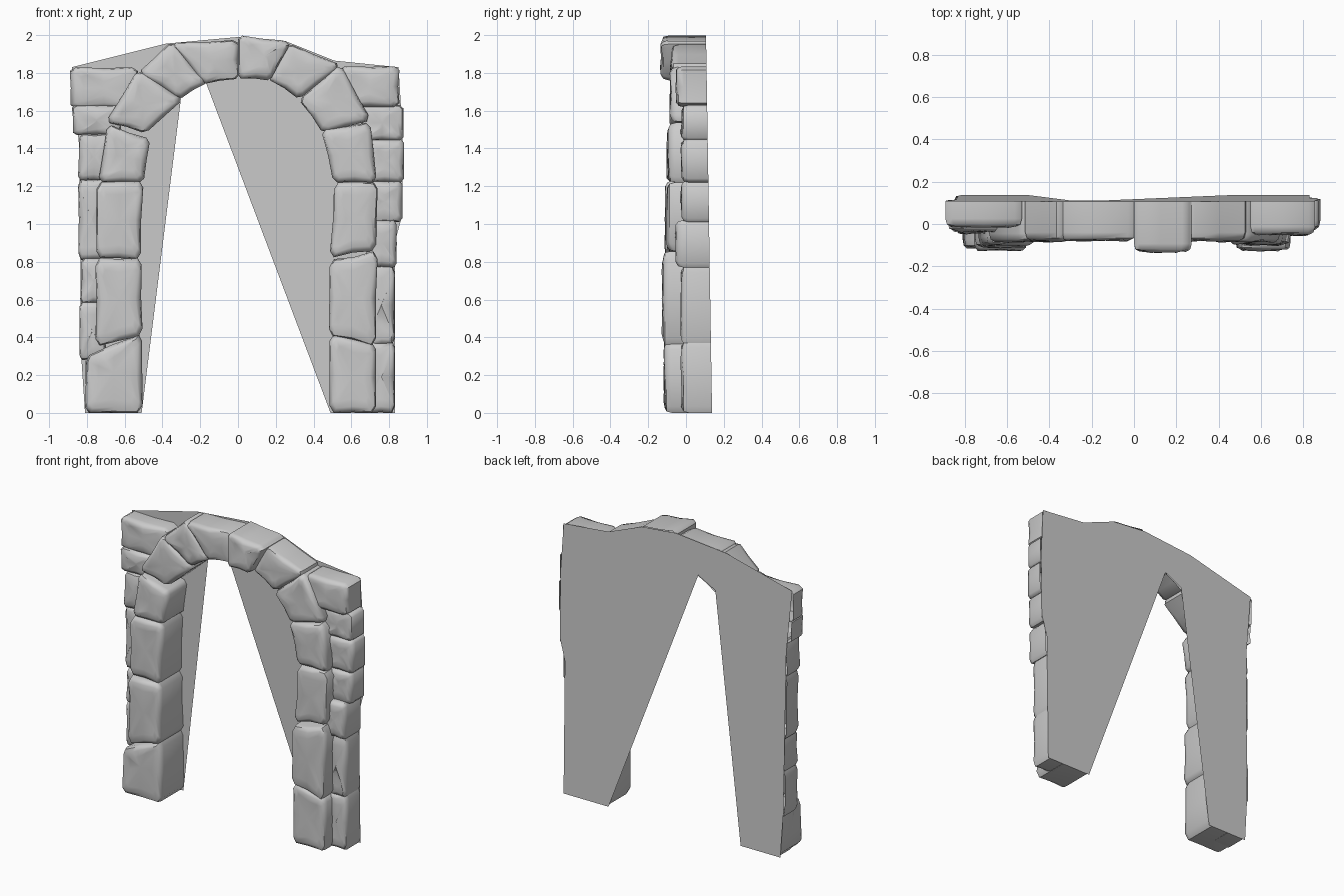
import bpy, bmesh, math, random
from mathutils import Vector

if "Cube" in bpy.data.objects:
    bpy.data.objects.remove(bpy.data.objects["Cube"])

random.seed(4)


def back_y(z):
    return 0.138 - 0.016 * z


def finish(bm, name):
    me = bpy.data.meshes.new(name)
    bm.to_mesh(me)
    bm.free()
    ob = bpy.data.objects.new(name, me)
    bpy.context.collection.objects.link(ob)
    for o in bpy.context.selected_objects:
        o.select_set(False)
    ob.select_set(True)
    bpy.context.view_layer.objects.active = ob
    bpy.ops.object.shade_smooth_by_angle(angle=math.radians(50))
    return ob


def stone(name, front, corners):
    """Rounded, slightly uneven block, open where the backing sheet covers it."""
    pts = [Vector(c) for c in corners]
    mid = sum(pts, Vector((0, 0))) / len(pts)
    outline = []
    for a, b in zip(pts, pts[1:] + pts[:1]):
        for t in (0.09, 0.5, 0.91):
            p = a.lerp(b, t)
            if t == 0.5:
                p = p.lerp(mid, random.uniform(-0.01, 0.05))
            outline.append(p)
    bm = bmesh.new()
    rings = []
    # back edge, shoulder, softened rim, front face
    for inset, depth in ((0, None), (0, 0.045), (0.008, 0.018), (0.03, 0.002), (0.07, 0)):
        ring = []
        for p in outline:
            q = p + (mid - p).normalized() * inset
            y = back_y(q.y) if depth is None else front + depth
            if depth is not None and inset > 0.02:
                y += random.uniform(0, 0.012)
            ring.append(bm.verts.new((q.x, y, max(q.y, 0))))
        rings.append(ring)
    n = len(outline)
    for r0, r1 in zip(rings, rings[1:]):
        for i in range(n):
            j = (i + 1) % n
            bm.faces.new((r0[i], r0[j], r1[j], r1[i]))
    hub = bm.verts.new((mid.x, front + 0.006, mid.y))
    for i in range(n):
        bm.faces.new((rings[-1][i], rings[-1][(i + 1) % n], hub))
    # counter-clockwise outline seen from the front gives outward faces
    if bm.faces[:] and sum(f.normal.y for f in bm.faces if f.normal_update() is None and len(f.verts) == 3) > 0:
        bmesh.ops.reverse_faces(bm, faces=bm.faces[:])
    return finish(bm, name)


# inner jamb stones: front depth, then corners
left_jamb = [
    (-.12, [(-.81, 0), (-.505, 0), (-.51, .42), (-.67, .36), (-.80, .30)]),
    (-.13, [(-.755, .35), (-.505, .41), (-.51, .82), (-.755, .82)]),
    (-.115, [(-.75, .82), (-.515, .81), (-.50, 1.23), (-.75, 1.22)]),
    (-.105, [(-.74, 1.22), (-.50, 1.22), (-.465, 1.45), (-.69, 1.53)]),
]
right_jamb = [
    (-.12, [(.485, 0), (.73, 0), (.73, .37), (.485, .42)]),
    (-.13, [(.48, .41), (.73, .35), (.74, .86), (.485, .81)]),
    (-.105, [(.485, .82), (.73, .86), (.74, 1.22), (.51, 1.22)]),
    (-.10, [(.505, 1.22), (.735, 1.22), (.70, 1.54), (.44, 1.50)]),
]
# wedge stones of the arch
arch = [
    (-.09, [(-.70, 1.54), (-.49, 1.48), (-.29, 1.66), (-.53, 1.82)]),
    (-.085, [(-.53, 1.80), (-.31, 1.66), (-.16, 1.75), (-.35, 1.97)]),
    (-.085, [(-.36, 1.96), (-.19, 1.74), (.005, 1.77), (.005, 1.975)]),
    (-.138, [(0, 1.77), (.17, 1.76), (.275, 1.95), (.25, 1.97), (0, 2.0)]),
    (-.085, [(.155, 1.77), (.325, 1.66), (.55, 1.84), (.26, 1.96)]),
    (-.09, [(.32, 1.66), (.45, 1.48), (.705, 1.55), (.54, 1.85)]),
]
for label, group in (("left_jamb_stone", left_jamb), ("right_jamb_stone", right_jamb), ("arch_stone", arch)):
    for k, (front, corners) in enumerate(group):
        stone(f"{label}_{k + 1}", front, corners)

# outer, recessed stones: x0, x1, z0, z1, front depth
outer_left = [
    (-.81, -.65, 0, .30, -.04), (-.84, -.70, .28, .59, -.03),
    (-.835, -.70, .58, .82, -.04), (-.84, -.70, .81, 1.24, -.03),
    (-.845, -.68, 1.23, 1.48, -.05), (-.875, -.62, 1.47, 1.63, -.04),
    (-.885, -.53, 1.61, 1.83, -.02),
]
outer_right = [
    (.68, .83, 0, .38, -.03), (.68, .83, .36, .78, -.03),
    (.68, .84, .77, 1.02, -.06), (.68, .87, 1.01, 1.23, -.03),
    (.68, .88, 1.22, 1.45, -.03), (.65, .875, 1.44, 1.63, -.03),
    (.54, .855, 1.62, 1.835, -.057),
]
for label, group in (("left_outer_stone", outer_left), ("right_outer_stone", outer_right)):
    for k, (x0, x1, z0, z1, front) in enumerate(group):
        j = lambda: random.uniform(-.008, .008)
        stone(f"{label}_{k + 1}", front,
              [(x0 + j(), z0), (x1, z0), (x1, z1), (x0 + j(), z1)])


# flat backing sheets with slanted inner edges
def sheet(name, corners):
    bm = bmesh.new()
    bm.faces.new([bm.verts.new((x, back_y(z), z)) for x, z in reversed(corners)])
    finish(bm, name)


sheet("left_backing", [(-.81, 0), (-.51, 0), (-.30, 1.68), (-.17, 1.75), (0, 1.99),
                       (-.38, 1.955), (-.88, 1.83), (-.84, 1.4), (-.83, .3)])
sheet("right_backing", [(.49, 0), (.83, 0), (.83, .9), (.87, 1.05), (.87, 1.5), (.85, 1.83),
                        (.51, 1.865), (.26, 1.965), (0, 1.99), (-.17, 1.75)])
